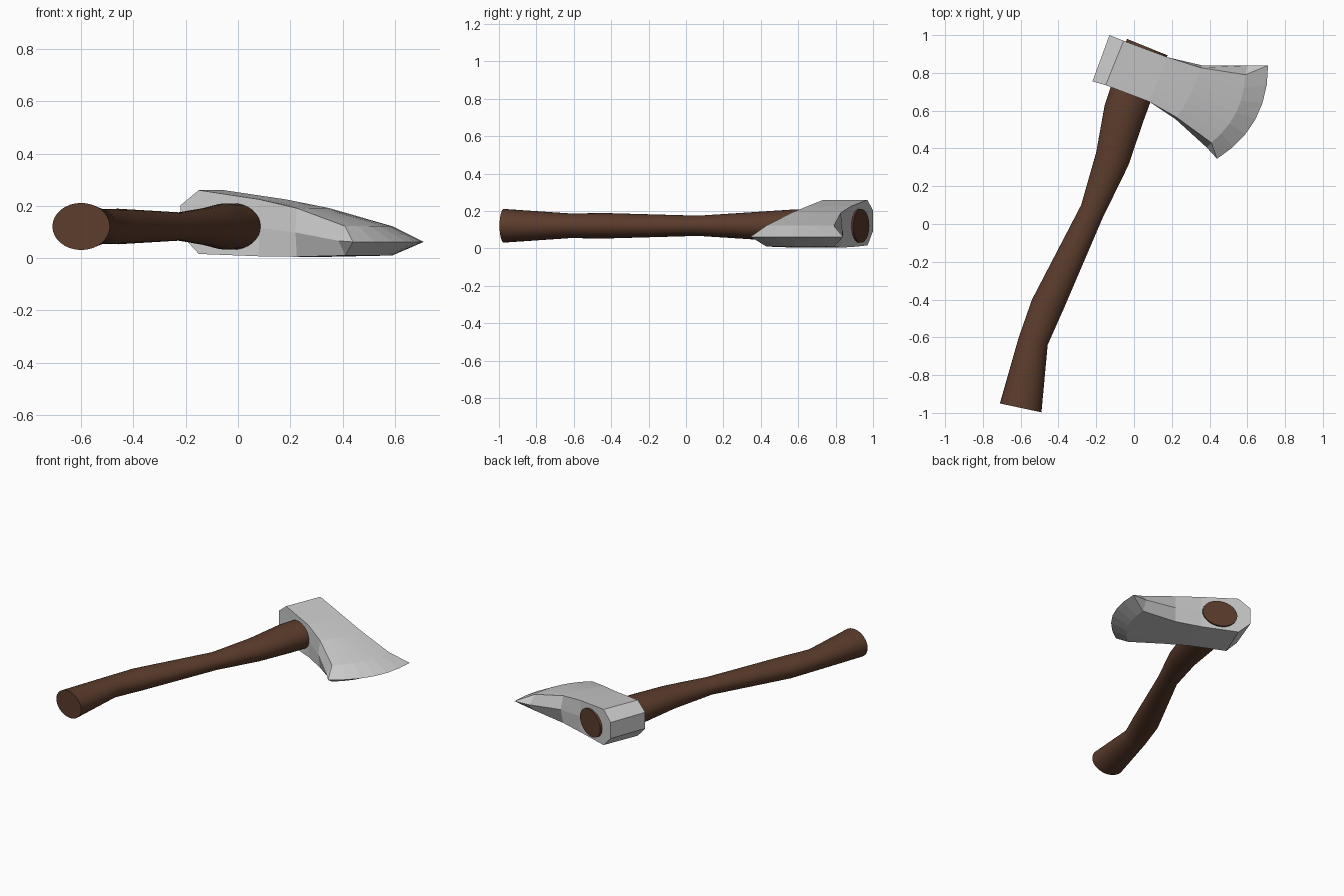
import bpy, bmesh, math
from mathutils import Vector

if "Cube" in bpy.data.objects:
    bpy.data.objects.remove(bpy.data.objects["Cube"])

def make_object(name, bm):
    bmesh.ops.remove_doubles(bm, verts=bm.verts, dist=0.0005)
    bmesh.ops.recalc_face_normals(bm, faces=bm.faces)
    mesh = bpy.data.meshes.new(name)
    bm.to_mesh(mesh)
    bm.free()
    ob = bpy.data.objects.new(name, mesh)
    bpy.context.collection.objects.link(ob)
    return ob

def loft(name, rings):
    """Skin a list of equal-length closed rings and cap both ends."""
    bm = bmesh.new()
    loops = [[bm.verts.new(p) for p in ring] for ring in rings]
    n = len(loops[0])
    for a, b in zip(loops, loops[1:]):
        for i in range(n):
            j = (i + 1) % n
            bm.faces.new((a[i], a[j], b[j], b[i]))
    bm.faces.new(loops[0])
    bm.faces.new(loops[-1])
    return make_object(name, bm)

# Handle: elliptical rings given by left point, right point, half height
SIDES = 32
stations = [
    ((-0.71, -0.95), (-0.49, -0.997), 0.090),
    ((-0.61, -0.60), (-0.457, -0.64), 0.066),
    ((-0.54, -0.40), (-0.377, -0.46), 0.068),
    ((-0.28, 0.10), (-0.167, 0.03), 0.054),
    ((-0.20, 0.38), (-0.030, 0.31), 0.072),
    ((-0.155, 0.63), (0.05, 0.545), 0.088),
    ((-0.037, 0.98), (0.177, 0.893), 0.090),
]
rings = []
for left, right, h in stations:
    l, r = Vector((*left, 0.121)), Vector((*right, 0.121))
    c, half = (l + r) / 2, (r - l) / 2
    rings.append([c + half * math.cos(t) + Vector((0, 0, h * math.sin(t)))
                  for t in (2 * math.pi * i / SIDES for i in range(SIDES))])
handle = loft("handle", rings)
bpy.context.view_layer.objects.active = handle
handle.select_set(True)
bpy.ops.object.shade_smooth_by_angle(angle=math.radians(40))
wood = bpy.data.materials.new("wood")
wood.diffuse_color = (0.105, 0.045, 0.025, 1)
wood.use_nodes = True
wood.node_tree.nodes["Principled BSDF"].inputs["Base Color"].default_value = wood.diffuse_color
handle.data.materials.append(wood)

# Axe head: sections from poll to cutting edge
# (outer lower, inner lower, inner upper, outer upper, bulge, centre z, half thickness)
sections = [
    ((-0.22, 0.755), (-0.22, 0.755), (-0.13, 1.0), (-0.13, 1.0), 0, 0.147, 0.055),
    ((-0.15, 0.735), (-0.15, 0.735), (-0.055, 0.97), (-0.055, 0.97), 0, 0.138, 0.122),
    ((0.08, 0.648), (0.08, 0.648), (0.18, 0.882), (0.18, 0.882), 0, 0.116, 0.109),
    ((0.22, 0.555), (0.225, 0.565), (0.35, 0.828), (0.36, 0.84), 0.015, 0.098, 0.093),
    ((0.385, 0.405), (0.41, 0.43), (0.59, 0.79), (0.60, 0.838), 0.045, 0.066, 0.056),
    ((0.44, 0.345), (0.44, 0.345), (0.71, 0.84), (0.71, 0.84), 0.078, 0.062, 0.0),
]
DIV = 6
head_rings = []
for ol, il, iu, ou, bulge, z, h in sections:
    il, iu = Vector(il), Vector(iu)
    d = (iu - il).normalized()
    out = Vector((d.y, -d.x)) * bulge
    row = [il.lerp(iu, i / DIV) + out * (1 - (2 * i / DIV - 1) ** 2)
           for i in range(DIV + 1)]
    ring = [Vector((*ol, z))]
    ring += [Vector((p.x, p.y, z + h)) for p in row]
    ring += [Vector((*ou, z))]
    ring += [Vector((p.x, p.y, z - h)) for p in reversed(row)]
    head_rings.append(ring)

# Loft the sides; the thin end closes itself on the cutting edge
bm = bmesh.new()
loops = [[bm.verts.new(p) for p in ring] for ring in head_rings]
n = len(loops[0])
for a, b in zip(loops, loops[1:]):
    for i in range(n):
        j = (i + 1) % n
        bm.faces.new((a[i], a[j], b[j], b[i]))
bm.faces.new(loops[0])
head = make_object("axe_head", bm)
